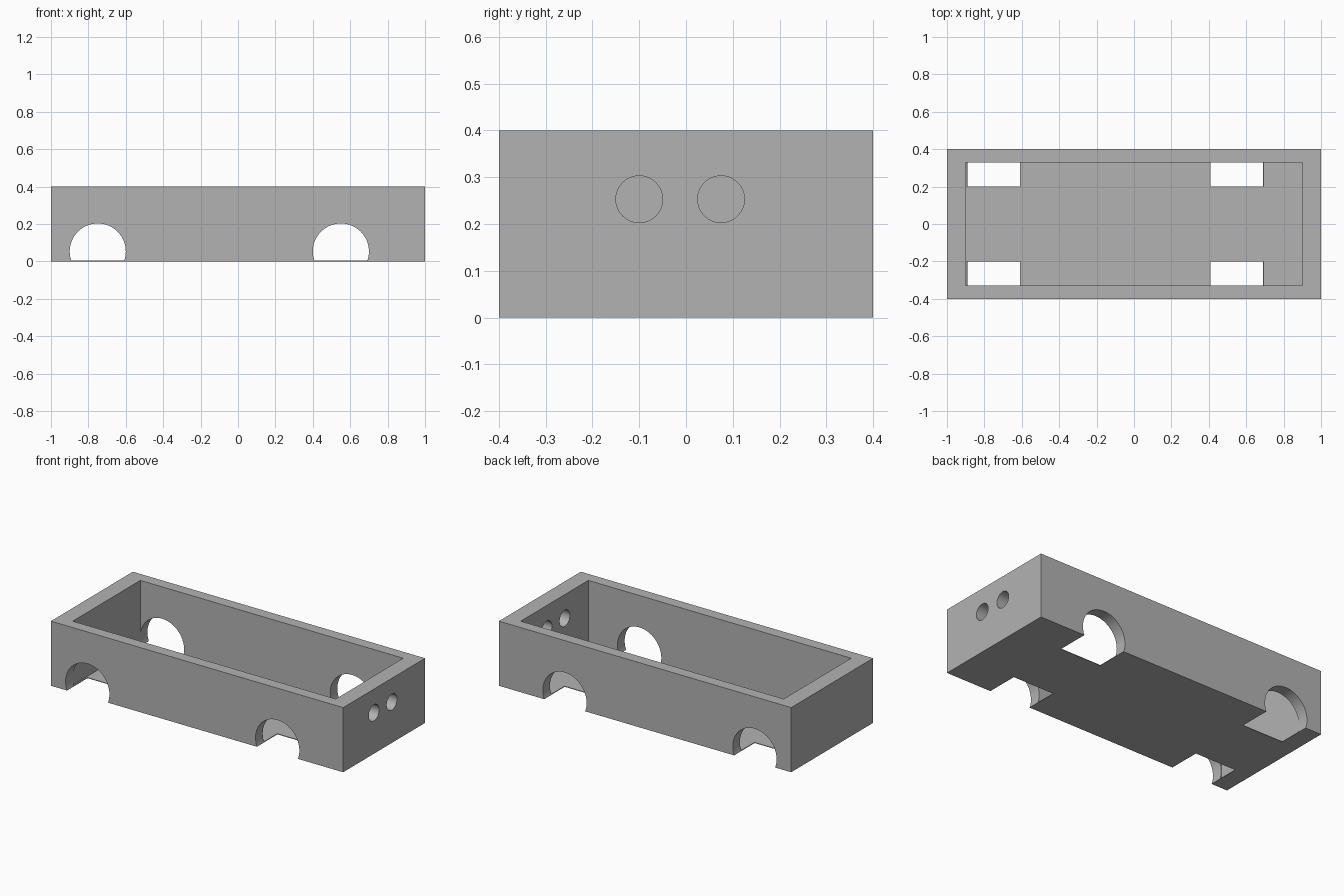
import bpy
from math import pi

cube = bpy.data.objects.get("Cube")
if cube:
    bpy.data.objects.remove(cube, do_unlink=True)

grey = bpy.data.materials.new("plain grey")
grey.use_nodes = True
colour = (0.45, 0.45, 0.45, 1)
grey.diffuse_color = colour
grey.node_tree.nodes["Principled BSDF"].inputs["Base Color"].default_value = colour

FLOOR = 0.004


def box(name, size, bottom):
    bpy.ops.mesh.primitive_cube_add(size=1, location=(0, 0, bottom + size[2] / 2))
    ob = bpy.context.object
    ob.name = name
    ob.scale = size
    bpy.ops.object.transform_apply(location=True, rotation=False, scale=True)
    ob.data.materials.append(grey)
    return ob


def cylinder(name, radius, depth, location, rotation):
    bpy.ops.mesh.primitive_cylinder_add(vertices=64, radius=radius, depth=depth,
                                        location=location, rotation=rotation)
    ob = bpy.context.object
    ob.name = name
    ob.data.materials.append(grey)
    return ob


# Open tray body and the cutters that shape it
body = box("chassis_tray", (2, 0.8, 0.4), 0)
cutters = [box("cavity_cutter", (1.8, 0.66, 0.6), FLOOR)]

# Four wheel arches, cut through the side walls and into the floor
for end, x in (("right", -0.75), ("left", 0.55)):
    for place, side in (("front", -1), ("back", 1)):
        cutters.append(cylinder(f"{place}_{end}_wheel_cutter", 0.15, 0.3,
                                (x, side * 0.35, 0.053), (pi / 2, 0, 0)))

# Two round holes through one end wall
for i, y in enumerate((-0.1, 0.075)):
    cutters.append(cylinder(f"end_hole_cutter_{i + 1}", 0.05, 0.3,
                            (0.95, y, 0.253), (0, pi / 2, 0)))

bpy.ops.object.select_all(action="DESELECT")
body.select_set(True)
bpy.context.view_layer.objects.active = body
for cutter in cutters:
    cut = body.modifiers.new(cutter.name, "BOOLEAN")
    cut.operation = "DIFFERENCE"
    cut.solver = "EXACT"
    cut.object = cutter
    bpy.ops.object.modifier_apply(modifier=cut.name)
    bpy.data.objects.remove(cutter, do_unlink=True)

bpy.ops.object.shade_smooth_by_angle(angle=pi / 6)
